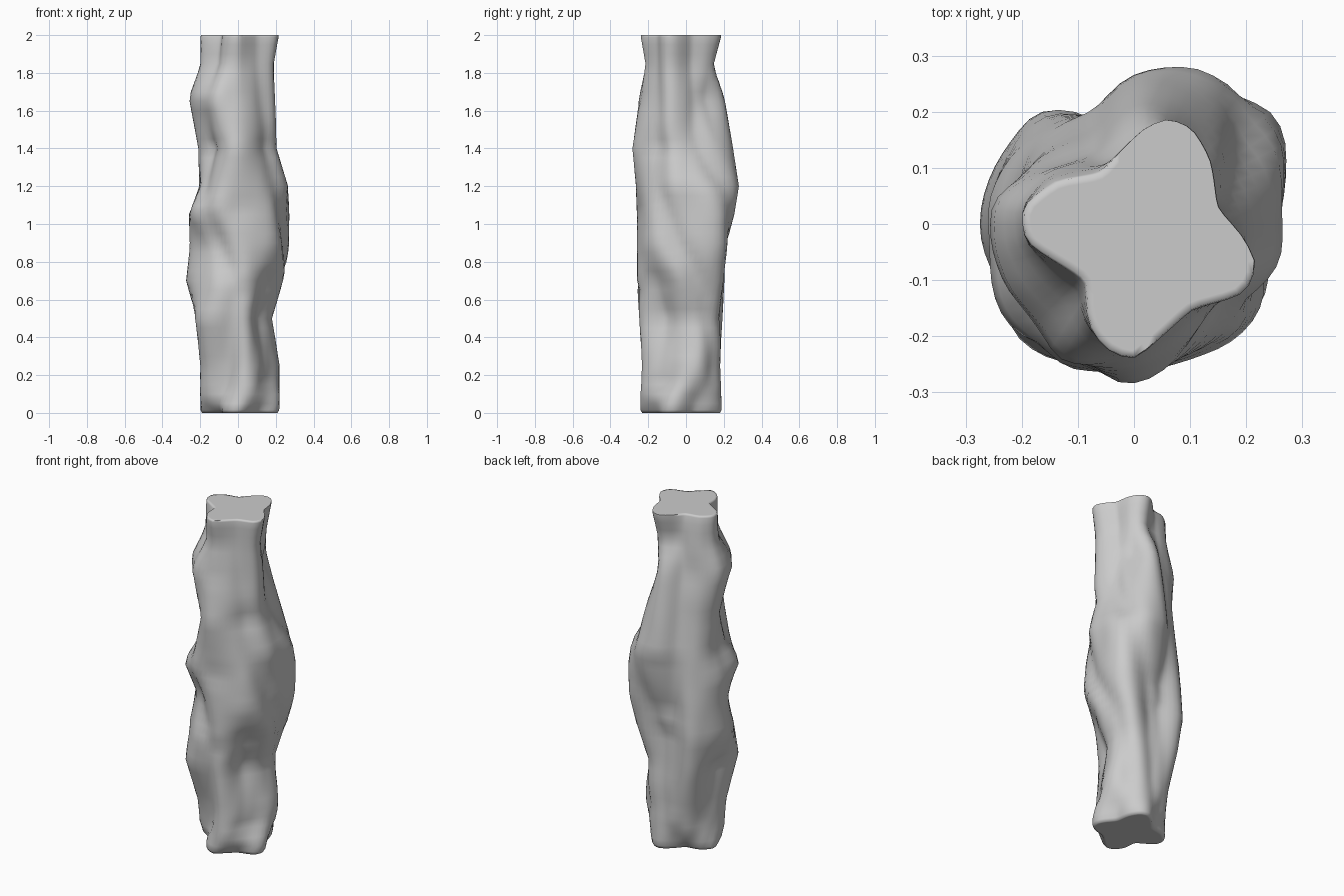
import bpy, bmesh, math
from mathutils import Vector

if "Cube" in bpy.data.objects:
    bpy.data.objects.remove(bpy.data.objects["Cube"])

# Four-lobed end outline (x, y), shared by the top and bottom faces
OUTLINE = [(.22, -.07), (.195, -.02), (.15, .03), (.13, .11), (.10, .165), (.06, .185), (.02, .17),
           (-.06, .095), (-.14, .08), (-.195, .03), (-.19, -.03), (-.14, -.07), (-.09, -.11),
           (-.085, -.18), (-.05, -.22), (0, -.235), (.04, -.20), (.10, -.145), (.195, -.12)]

# Height, then the reach of the trunk in eight directions, 45 degrees apart from +x
REACH = [
    (0.00, .22, .195, .19, .16, .20, .19, .245, .225),
    (0.25, .22, .21, .18, .19, .20, .22, .235, .21),
    (0.50, .18, .21, .19, .24, .22, .29, .25, .19),
    (0.70, .24, .27, .195, .265, .275, .26, .26, .22),
    (0.88, .27, .31, .21, .255, .255, .22, .26, .275),
    (1.05, .27, .315, .255, .24, .26, .285, .26, .265),
    (1.20, .265, .29, .28, .225, .205, .25, .265, .245),
    (1.40, .205, .235, .25, .205, .21, .22, .285, .22),
    (1.67, .195, .165, .205, .20, .26, .27, .245, .21),
    (1.84, .185, .16, .145, .17, .20, .19, .215, .21),
    (2.00, .22, .195, .19, .16, .20, .19, .245, .225)]

# Height, twist of the lobes in degrees, and how far the section is rounded out
SHAPE = [(0, 0, 0), (.2, 30, .45), (.5, 45, .75), (.9, 65, .8), (1.4, 85, .7), (1.7, 90, .4), (2, 90, 0)]

# Height, then the directions in degrees of the four long grooves in the trunk
GROOVES = [(0, 50, 95, 105, 255), (.3, 40, 85, 105, 255), (.65, 25, 75, 105, 270),
           (.9, -12, 60, 106, 245), (1.2, -36, 45, 108, 222), (1.5, -42, 15, 112, 218),
           (2, -55, 11, 122, 230)]
SIDES = 64
TAU = math.tau


def sample(table, z):
    """Linear interpolation of a table row by height."""
    for a, b in zip(table, table[1:]):
        if z <= b[0] + 1e-6:
            t = (z - a[0]) / (b[0] - a[0])
            return [p + (q - p) * t for p, q in zip(a[1:], b[1:])]


def outline_radius(angle):
    """Distance from the axis to the end outline at an angle."""
    d = Vector((math.cos(angle), math.sin(angle)))
    for i, p in enumerate(OUTLINE):
        p, q = Vector(p), Vector(OUTLINE[(i + 1) % len(OUTLINE)])
        e = q - p
        den = d.x * e.y - d.y * e.x
        if abs(den) < 1e-9:
            continue
        r = (p.x * e.y - p.y * e.x) / den
        s = (p.x * d.y - p.y * d.x) / den
        if r > 0 and -1e-6 <= s <= 1 + 1e-6:
            return r
    return .2


def groove_depth(angle, z):
    """Summed depth of the grooves at an angle and height."""
    total = 0
    for g in sample(GROOVES, z):
        d = (math.degrees(angle) - g + 180) % 360 - 180
        total += math.exp(-(d / 15) ** 2)
    return .035 * min(total, 1)


def ring(z):
    """Twisted lobed section, stretched to the reach wanted at this height."""
    tw, blend = sample(SHAPE, z)
    tw, w = math.radians(tw), z / 2
    reach = sample(REACH, z)
    angles = [TAU * i / SIDES for i in range(SIDES)]
    rad = [outline_radius(a - tw) * (1 - w) + outline_radius(a - tw + TAU / 4) * w for a in angles]
    rad = [r + (.21 - groove_depth(a, z) - r) * blend for r, a in zip(rad, angles)]
    for _ in range(6):
        ratio = [reach[k] / max(r * math.cos(a - k * TAU / 8) for r, a in zip(rad, angles))
                 for k in range(8)]
        for i in range(SIDES):
            k, t = divmod(i * 8 / SIDES, 1)
            t = t * t * (3 - 2 * t)
            f = ratio[int(k)] * (1 - t) + ratio[(int(k) + 1) % 8] * t
            rad[i] *= f ** .7
    rad = [(rad[i - 1] + 4 * rad[i] + rad[(i + 1) % SIDES]) / 6 for i in range(SIDES)]
    return [(r * math.cos(a), r * math.sin(a)) for r, a in zip(rad, angles)]


# Trunk: loft of the sections with slightly rounded end rims
heights = [0, .015] + [.05 * i for i in range(1, 40)] + [1.99, 2]
bm = bmesh.new()
rings = []
for z in heights:
    s = .96 if z == 0 else .985 if z == 2 else 1
    rings.append([bm.verts.new((x * s, y * s, z)) for x, y in ring(z)])
for a, b in zip(rings, rings[1:]):
    for i in range(SIDES):
        j = (i + 1) % SIDES
        bm.faces.new((a[i], a[j], b[j], b[i]))

# End caps, inset so that the soft shading stays at the rim
caps = [bm.faces.new(rings[0][::-1]), bm.faces.new(rings[-1])]
bm.normal_update()
bmesh.ops.inset_individual(bm, faces=caps, thickness=.012)

mesh = bpy.data.meshes.new("twisted_column")
bm.to_mesh(mesh)
bm.free()
column = bpy.data.objects.new("twisted_column", mesh)
bpy.context.collection.objects.link(column)
bpy.context.view_layer.objects.active = column
column.select_set(True)
bpy.ops.object.shade_smooth_by_angle(angle=math.radians(80))
